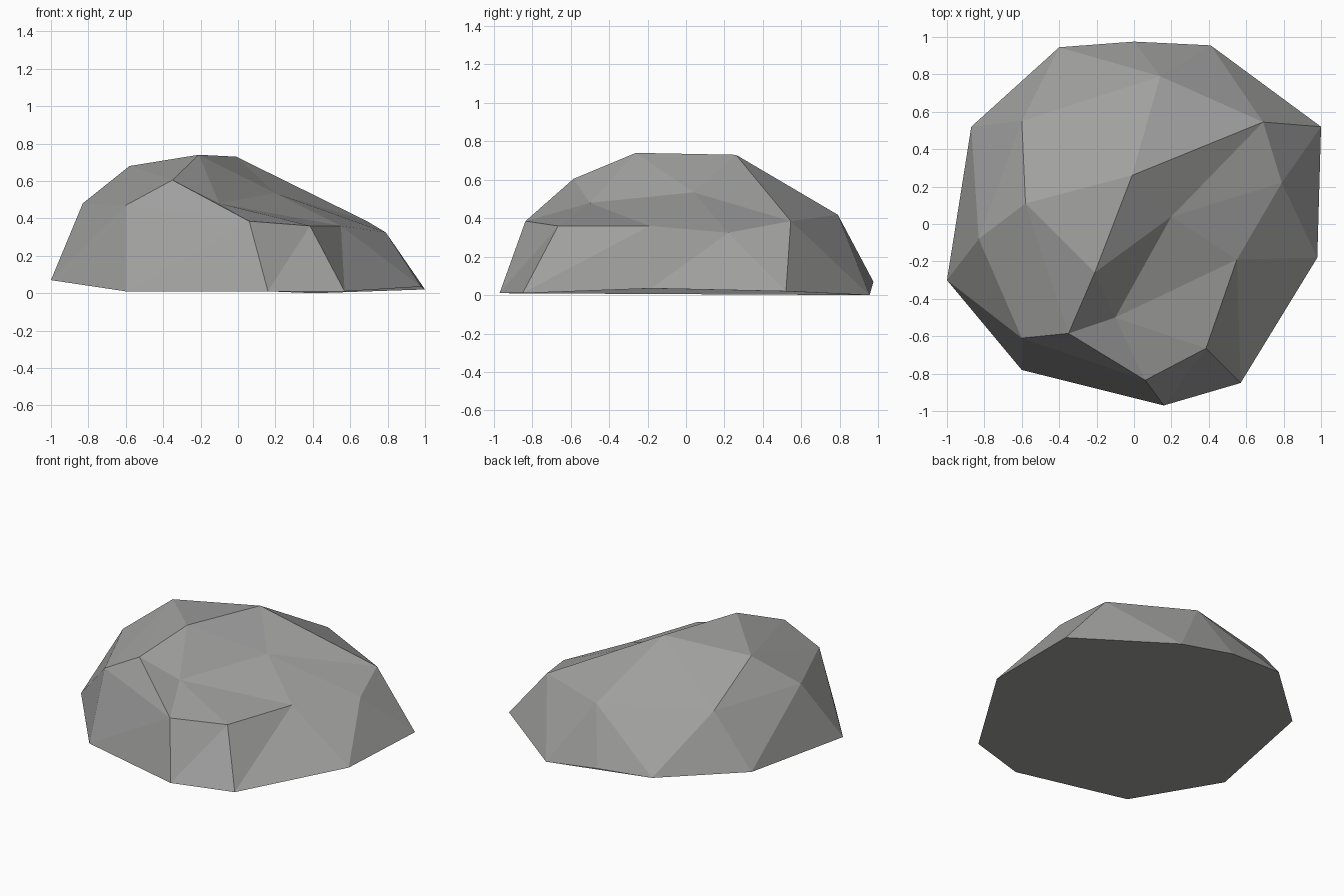
import bpy
import bmesh
from mathutils import Vector, geometry

cube = bpy.data.objects.get("Cube")
if cube:
    bpy.data.objects.remove(cube, do_unlink=True)

# One stone grey
stone = bpy.data.materials.new("stone_grey")
stone.use_nodes = True
grey = (0.35, 0.35, 0.345, 1)
stone.diffuse_color = grey
shader = next(n for n in stone.node_tree.nodes if n.type == 'BSDF_PRINCIPLED')
shader.inputs["Base Color"].default_value = grey
shader.inputs["Roughness"].default_value = 0.9

# Foot of the boulder: counter-clockwise outline where it meets the ground
foot = [(-1, -.3, .07), (-.6, -.78, .01), (.16, -.97, .01), (.57, -.85, .01),
        (.98, -.18, .035), (1, .52, .02), (.41, .955, 0), (0, .975, .07),
        (-.4, .945, .1), (-.87, .52, .105)]

# Shoulder corners around the side
shoulder = [(-.6, -.61, .47), (-.35, -.585, .605), (.06, -.835, .385),
            (.385, -.665, .36), (.55, -.19, .36), (.79, .22, .325),
            (.69, .545, .385), (.14, .79, .418)]

# Crest, the hollow on the front slope, and the far side
crest = [(-.01, .26, .73), (-.21, -.26, .74)]
hollow = [(-.1, -.5, .48), (.2, .04, .535)]
far_side = [(-.58, .11, .68), (-.83, -.08, .48), (-.6, .55, .47)]

points = [Vector(p) for p in foot + shoulder + crest + hollow + far_side]
labels = "abcdefghij" + "ABCDEFGH" + "IJ" + "KL" + "MNO"

# Chipped ridges: lower case is the foot, upper case the corners above it
ridges = ["abcdefghija",            # ground outline
          "ABCDEFGHONA",            # shoulder line
          "NaAbCcDdEeFfGgHiOjN",    # side facets
          "Hh", "AC",
          "BJIG",                   # crest
          "JLKJ", "BKD", "CKELF", "GLI",   # hollow
          "HIOMN", "IMA", "JMB"]    # back slope

edges = {tuple(sorted((labels.index(p), labels.index(q))))
         for path in ridges for p, q in zip(path, path[1:])}

# Span the facets between the ridges
flat = [p.to_2d() for p in points]
verts, _, faces, sources, _, _ = geometry.delaunay_2d_cdt(
    flat, sorted(edges), [], 0, 1e-5)

bm = bmesh.new()
corners = [bm.verts.new(points[src[0]]) for src in sources]
for face in faces:
    bm.faces.new([corners[i] for i in face])

# Close the underside
by_point = {src[0]: v for src, v in zip(sources, corners)}
bm.faces.new([by_point[i] for i in reversed(range(len(foot)))])
bmesh.ops.recalc_face_normals(bm, faces=bm.faces)

mesh = bpy.data.meshes.new("boulder")
bm.to_mesh(mesh)
bm.free()
mesh.materials.append(stone)
boulder = bpy.data.objects.new("boulder", mesh)
bpy.context.collection.objects.link(boulder)
